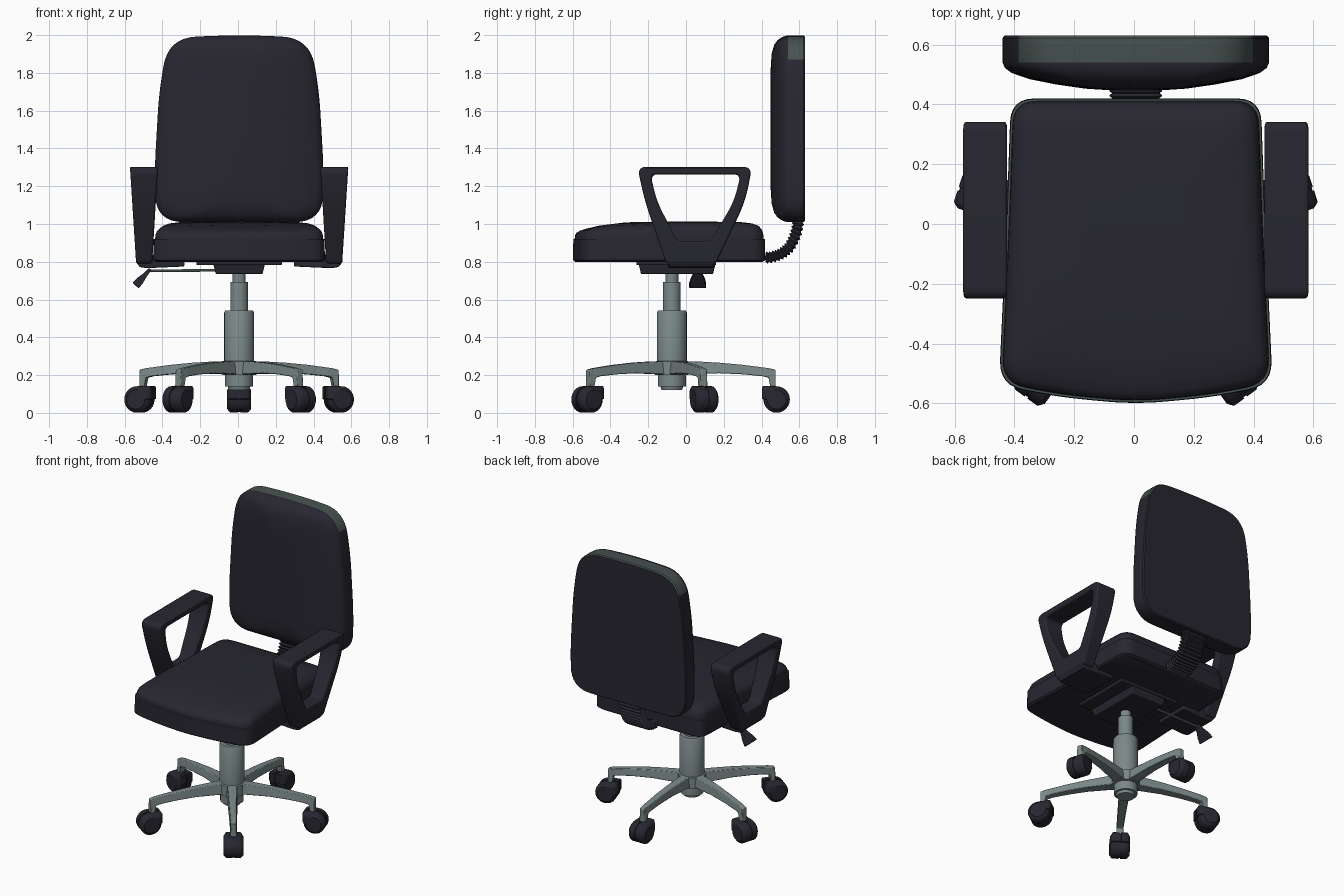
import bpy, bmesh, math
from mathutils import Vector, Matrix

if "Cube" in bpy.data.objects:
    bpy.data.objects.remove(bpy.data.objects["Cube"])

CX, CY = 0.006, -0.075          # column axis


def material(name, rgb):
    m = bpy.data.materials.new(name)
    m.diffuse_color = (*rgb, 1)
    m.use_nodes = True
    m.node_tree.nodes["Principled BSDF"].inputs["Base Color"].default_value = m.diffuse_color
    return m


BLACK = material("charcoal fabric", (0.021, 0.020, 0.030))
METAL = material("grey metal", (0.20, 0.25, 0.25))
TRIM = material("dark green grey trim", (0.062, 0.085, 0.080))


def finish(bm, name, mats, paint=None, bevel=0, angle=35):
    bmesh.ops.recalc_face_normals(bm, faces=bm.faces)
    if paint:
        for f in bm.faces:
            f.material_index = 1 if paint(f.calc_center_median()) else 0
    me = bpy.data.meshes.new(name)
    bm.to_mesh(me)
    bm.free()
    for m in mats:
        me.materials.append(m)
    me.shade_smooth()
    me.set_sharp_from_angle(angle=math.radians(angle))
    ob = bpy.data.objects.new(name, me)
    bpy.context.collection.objects.link(ob)
    if bevel:
        b = ob.modifiers.new("soft edges", 'BEVEL')
        b.width, b.segments, b.limit_method = bevel, 2, 'ANGLE'
        b.angle_limit = math.radians(40)
    return ob


def loft(name, rings, mats, closed=False, xf=None, **kw):
    """Skin a list of equal-length point rings, capped unless closed."""
    bm = bmesh.new()
    vs = [[bm.verts.new(xf @ Vector(p) if xf else Vector(p)) for p in r] for r in rings]
    n = len(vs[0])
    pairs = list(zip(vs, vs[1:])) + ([(vs[-1], vs[0])] if closed else [])
    for a, b in pairs:
        for i in range(n):
            j = (i + 1) % n
            bm.faces.new((a[i], a[j], b[j], b[i]))
    if not closed:
        bm.faces.new(vs[0])
        bm.faces.new(vs[-1])
    return finish(bm, name, mats, **kw)


def outline(corners, n=6):
    """Polygon of (x, y, t): each corner rounded starting t away from it."""
    pts = []
    for i, (x, y, t) in enumerate(corners):
        p = Vector((x, y))
        a = Vector(corners[i - 1][:2]) - p
        b = Vector(corners[(i + 1) % len(corners)][:2]) - p
        a, b = p + a.normalized() * t, p + b.normalized() * t
        for k in range(n + 1):
            s = k / n
            pts.append(a * (1 - s) ** 2 + p * 2 * s * (1 - s) + b * s * s)
    return pts


def mirrored(right, tail=()):
    """Counter-clockwise right half plus its mirror; tail lies on the axis."""
    return right + list(tail) + [(-x, y, t) for x, y, t in reversed(right)]


def box(name, x0, x1, y0, y1, z0, z1, mat, taper=0.0, bevel=0.005):
    r = lambda z, d: [(x0 + d, y0 + d, z), (x1 - d, y0 + d, z), (x1 - d, y1 - d, z), (x0 + d, y1 - d, z)]
    return loft(name, [r(z0, taper), r(z1, 0)], [mat], bevel=bevel)


def turned(name, profile, mat, n=32):
    rings = [[(CX + r * math.cos(2 * math.pi * i / n), CY + r * math.sin(2 * math.pi * i / n), z)
              for i in range(n)] for r, z in profile]
    return loft(name, rings, [mat])


# Seat: lower band, thin trim ledge, domed cushion with a waterfall front
seat = outline(mirrored([(0.253, -0.580, 0.1), (0.458, -0.540, 0.085), (0.433, 0.0, 0.1), (0.418, 0.42, 0.08)])
               + [(0, -0.603, 0.1)])
rings = []
for z, d in [(0.80, 0.012), (0.81, 0), (0.92, 0.002), (0.92, 0.009), (0.945, 0.011), (0.97, 0.018),
             (0.99, 0.036), (1.003, 0.07), (1.01, 0.13), (1.012, 0.26)]:
    ring = []
    for p in seat:
        x, y = p.x * (1 - d / 0.45), -0.09 + (p.y + 0.09) * (1 - d / 0.51)
        drop = min(1, max(0, (-0.2 - y) / 0.35)) ** 2 * 0.035 * max(0, (z - 0.93) / 0.08)
        ring.append((CX + x, y, z - drop))
    rings.append(ring)
loft("seat", rings, [BLACK, TRIM], paint=lambda c: 0.915 < c.z < 0.9215 and abs(c.x) + abs(c.y) > 0.3)

# Backrest: flat back, side band with green-grey top, crowned front
back = outline(mirrored([(0.443, 1.01, 0.15), (0.447, 1.30, 0.1), (0.424, 1.70, 0.12), (0.375, 1.985, 0.15)],
                        [(0, 2.003, 0.2)]), 8)
rings = [[(CX + p.x * sx, y, 1.505 + (p.y - 1.505) * sz) for p in back]
         for y, sx, sz in [(0.63, 0.985, 0.988), (0.622, 1, 1), (0.54, 1, 1), (0.522, 0.982, 0.993),
                           (0.505, 0.93, 0.978), (0.485, 0.80, 0.95), (0.467, 0.60, 0.90),
                           (0.453, 0.38, 0.80), (0.447, 0.18, 0.60)]]
loft("backrest", rings, [BLACK, TRIM], paint=lambda c: c.z > 1.87 and 0.54 < c.y < 0.628 and
     (abs(c.x) > 0.3 or c.z > 1.95))

# Ribbed bellows joining seat and backrest
rings = []
N = 30
for i in range(N + 1):
    a = math.pi / 2 * i / N
    h, w = (0.033, 0.088) if i % 2 else (0.022, 0.078)
    stretch = 0.04 * max(0, i / N - 0.5) * 2
    c = Vector((CX, 0.42 + 0.175 * math.sin(a), 0.997 - 0.175 * math.cos(a) + stretch))
    nrm = Vector((0, math.sin(a), -math.cos(a)))
    rings.append([c + nrm * h * s + Vector((w * t, 0, 0)) for s, t in
                  [(-1, -0.85), (-1, 0.85), (-0.6, 1), (0.6, 1), (1, 0.85), (1, -0.85), (0.6, -1), (-0.6, -1)]])
loft("back_bellows", rings, [BLACK], angle=25)

# Armrests: tapering loop with a window, plus a foot under the seat
outer = outline([(-0.258, 1.303, 0.05), (0.350, 1.303, 0.05), (0.315, 1.12, 0.09), (0.158, 0.79, 0.02),
                 (-0.105, 0.79, 0.02), (-0.218, 1.12, 0.09)])
inner = outline([(-0.188, 1.263, 0.04), (0.290, 1.263, 0.04), (0.255, 1.12, 0.07), (0.130, 0.91, 0.025),
                 (-0.045, 0.91, 0.025), (-0.155, 1.12, 0.07)])
xo = lambda z: 0.546 + 0.032 * (z - 0.8) / 0.5
xi = lambda z: 0.460 - 0.030 * (z - 0.8) / 0.5
foot = [(0.29, 0.80), (0.29, 0.775), (0.49, 0.766), (0.525, 0.772), (0.541, 0.79), (0.549, 0.84), (0.46, 0.84)]
for side, s in (("left", -1), ("right", 1)):
    loops = [[(CX + s * f(p.y), p.x, p.y) for p in o]
             for o, f in [(outer, xo), (outer, xi), (inner, xi), (inner, xo)]]
    loft(side + "_armrest", loops, [BLACK], closed=True, bevel=0.01)
    loft(side + "_armrest_foot", [[(CX + s * x, y, z) for x, z in foot] for y in (-0.095, 0.148)],
         [BLACK], bevel=0.006)

# Tilt mechanism under the seat
box("seat_plate", -0.22, 0.232, -0.262, 0.16, 0.782, 0.805, BLACK)
box("tilt_box", -0.13, 0.142, -0.25, 0.155, 0.735, 0.785, BLACK, taper=0.012)

# Height lever: thin rod with a flared paddle
rod = [[(x, 0.06 + 0.007 * math.cos(k * math.pi / 4), z + 0.007 * math.sin(k * math.pi / 4)) for k in range(8)]
       for x, z in [(-0.10, 0.755), (-0.48, 0.752)]]
loft("lever_rod", rod, [METAL])
ax, nr = Vector((-0.66, 0, -0.75)), Vector((0.75, 0, -0.66))
rings = []
for d, wy, th in [(-0.015, 0.016, 0.008), (0.03, 0.027, 0.013), (0.065, 0.038, 0.020), (0.102, 0.046, 0.022)]:
    c = Vector((-0.475, 0.062, 0.750)) + ax * d
    rings.append([c + nr * th * a + Vector((0, wy * b, 0)) for a, b in [(-1, -1), (1, -1), (1, 1), (-1, 1)]])
loft("lever_paddle", rings, [BLACK], bevel=0.004)

# Gas column and hub
turned("column", [(0.055, 0.122), (0.06, 0.14), (0.074, 0.14), (0.074, 0.20), (0.088, 0.20), (0.088, 0.272),
                  (0.079, 0.276), (0.079, 0.532), (0.073, 0.542), (0.047, 0.542), (0.047, 0.692),
                  (0.034, 0.692), (0.034, 0.75)], METAL)

# Five legs with casters, one pointing straight back
leg = [(0.03, 0.202, 0.274, 0.040), (0.12, 0.206, 0.273, 0.036), (0.25, 0.210, 0.266, 0.031),
       (0.38, 0.204, 0.254, 0.027), (0.48, 0.194, 0.241, 0.024), (0.512, 0.186, 0.237, 0.023),
       (0.522, 0.135, 0.235, 0.022), (0.55, 0.135, 0.228, 0.021)]
wheel = [(0.478, 0.075), (0.478, 0.136), (0.484, 0.142), (0.555, 0.141)]
wheel += [(0.555 + 0.07 * math.cos(math.radians(a)), 0.071 + 0.07 * math.sin(math.radians(a)))
          for a in range(75, -181, -15)]
for i in range(5):
    xf = Matrix.Translation((CX, CY, 0)) @ Matrix.Rotation(math.radians(90 + 72 * i), 4, 'Z')
    loft(f"leg_{i + 1}", [[(r, -w, a), (r, w, a), (r, w * 0.8, b), (r, -w * 0.8, b)] for r, a, b, w in leg],
         [METAL], xf=xf, bevel=0.004)
    loft(f"caster_{i + 1}",
         [[(0.555 + (r - 0.555) * k, t, 0.071 + (z - 0.071) * k) for r, z in wheel]
          for t, k in [(-0.063, 0.72), (-0.05, 0.95), (-0.044, 1), (-0.006, 1), (-0.006, 0.93),
                       (0.006, 0.93), (0.006, 1), (0.044, 1), (0.05, 0.95), (0.063, 0.72)]],
         [BLACK], xf=xf)
